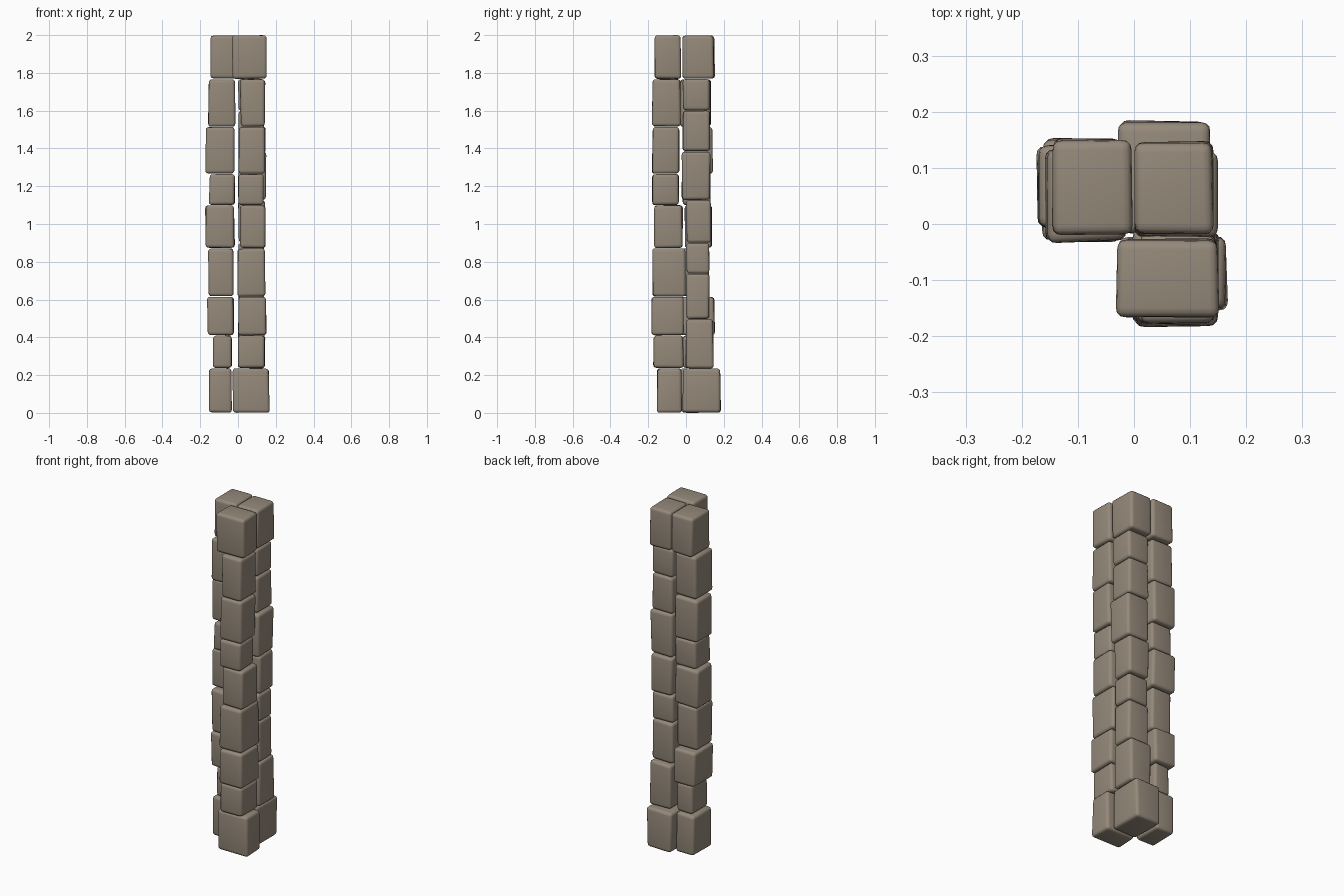
import bpy, bmesh, random
from mathutils import Vector

if "Cube" in bpy.data.objects:
    bpy.data.objects.remove(bpy.data.objects["Cube"])

random.seed(4)
stone = bpy.data.materials.new("warm grey stone")
stone.diffuse_color = (0.30, 0.25, 0.195, 1)
stone.use_nodes = True
stone.node_tree.nodes["Principled BSDF"].inputs["Base Color"].default_value = stone.diffuse_color


def make_stone(name, x0, x1, y0, y1, z0, z1):
    """Rough block: box with nudged corners, softened edges and slightly bulging sides."""
    bm = bmesh.new()
    bmesh.ops.create_cube(bm, size=1)
    size = Vector((x1 - x0, y1 - y0, z1 - z0))
    mid = Vector((x0 + x1, y0 + y1, z0 + z1)) / 2
    for v in bm.verts:
        inset = Vector([1 - random.uniform(0, a) for a in (0.09, 0.09, 0.03)])
        v.co = mid + v.co * size * inset
    bmesh.ops.bevel(bm, geom=bm.edges[:], offset=0.017, segments=3,
                    profile=0.55, affect='EDGES')
    mesh = bpy.data.meshes.new(name)
    bm.to_mesh(mesh)
    bm.free()
    mesh.materials.append(stone)
    ob = bpy.data.objects.new(name, mesh)
    bpy.context.collection.objects.link(ob)
    bpy.context.view_layer.objects.active = ob
    ob.select_set(True)
    bpy.ops.object.shade_smooth_by_angle(angle=0.7)
    ob.select_set(False)


# Course heights: two columns share joints, the third is staggered
shared = [0, 0.237, 0.41, 0.615, 0.872, 1.10, 1.265, 1.515, 1.768, 2.0]
staggered = [0, 0.235, 0.497, 0.737, 0.9, 1.127, 1.385, 1.6, 1.768, 2.0]

# Footprints per course, bottom to top: x min, x max, y min, y max
front_column = [
    (-.03, .17, -.155, -.02), (-.005, .147, -.175, -.01), (0, .152, -.188, -.01),
    (-.005, .148, -.182, 0), (.01, .148, -.17, -.015), (0, .137, -.182, -.035),
    (0, .148, -.182, -.03), (.01, .147, -.182, -.025), (-.033, .153, -.17, -.023)]
left_column = [
    (-.155, -.03, -.03, .15), (-.135, -.03, -.02, .14), (-.165, -.02, -.03, .155),
    (-.16, -.02, -.035, .125), (-.175, -.015, -.01, .14), (-.155, -.015, -.02, .13),
    (-.175, -.015, -.01, .145), (-.16, -.01, -.035, .135), (-.147, 0, -.025, .155)]
back_column = [
    (-.03, .137, -.02, .188), (0, .145, -.005, .148), (0, .142, 0, .127),
    (0, .14, 0, .125), (0, .145, 0, .137), (0, .15, -.025, .132),
    (0, .14, -.02, .13), (0, .14, -.02, .127), (0, .143, -.022, .152)]

for label, joints, prints in (("front_stone", shared, front_column),
                              ("left_stone", shared, left_column),
                              ("back_stone", staggered, back_column)):
    for i, (x0, x1, y0, y1) in enumerate(prints):
        make_stone(f"{label}_{i + 1}", x0, x1, y0, y1, joints[i], joints[i + 1])
